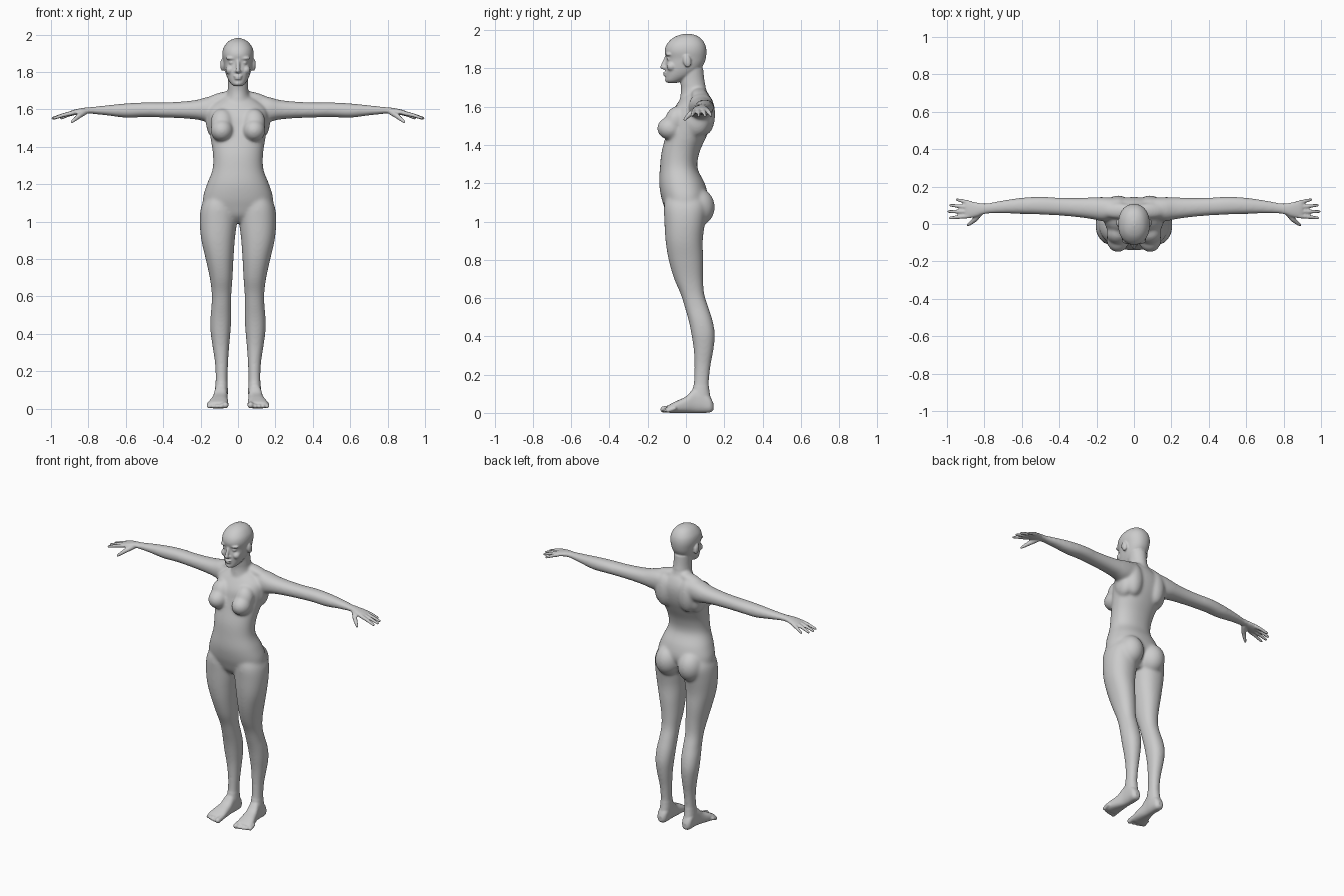
import bpy, bmesh, math
from mathutils import Matrix, Vector

bm = bmesh.new()


def loft(axis, secs, power=2.2, n=32, steps=5):
    """Smooth skin through sections (t, a0, a1, b0, b1): extents across an axis."""
    rows = []
    for i in range(len(secs) - 1):
        p = [secs[max(i - 1, 0)], secs[i], secs[i + 1], secs[min(i + 2, len(secs) - 1)]]
        for k in range(steps):
            u = k / steps
            rows.append([0.5 * (2 * b + (c - a) * u + (2 * a - 5 * b + 4 * c - d) * u * u
                                + (3 * b - a - 3 * c + d) * u ** 3) for a, b, c, d in zip(*p)])
    rows.append(secs[-1])
    rings = []
    for t, a0, a1, b0, b1 in rows:
        ring = []
        for k in range(n):
            c, s = math.cos(math.tau * k / n), math.sin(math.tau * k / n)
            a = (a0 + a1) / 2 + (a1 - a0) / 2 * math.copysign(abs(c) ** (2 / power), c)
            b = (b0 + b1) / 2 + (b1 - b0) / 2 * math.copysign(abs(s) ** (2 / power), s)
            co = {'x': (t, a, b), 'y': (a, t, b), 'z': (a, b, t)}[axis]
            ring.append(bm.verts.new(co))
        rings.append(ring)
    for r, q in zip(rings, rings[1:]):
        for k in range(n):
            bm.faces.new((r[k], r[(k + 1) % n], q[(k + 1) % n], q[k]))
    bm.faces.new(rings[0][::-1])
    bm.faces.new(rings[-1])


def blob(c, r, tilt=0.0, axis='X'):
    m = Matrix.Translation(c) @ Matrix.Rotation(tilt, 4, axis) @ Matrix.Diagonal((*r, 1))
    bmesh.ops.create_uvsphere(bm, u_segments=28, v_segments=18, radius=1, matrix=m)


def digit(pts):
    """Chain of points (x, y, z, r) as a rounded finger or toe."""
    for p, q in zip(pts, pts[1:]):
        a, b = Vector(p[:3]), Vector(q[:3])
        rot = (b - a).to_track_quat('Z', 'Y').to_matrix().to_4x4()
        bmesh.ops.create_cone(bm, cap_ends=True, segments=16, radius1=p[3], radius2=q[3],
                              depth=(b - a).length, matrix=Matrix.Translation((a + b) / 2) @ rot)
    for p in pts:
        blob(p[:3], (p[3],) * 3)


# leg
loft('z', [(1.14, .03, .165, -.10, .09), (1.08, .008, .197, -.115, .11),
           (1.0, .006, .205, -.113, .10), (.9, .017, .196, -.107, .088),
           (.8, .024, .173, -.091, .09), (.7, .029, .151, -.062, .09),
           (.62, .035, .141, -.028, .096), (.55, .036, .142, -.006, .118),
           (.48, .036, .148, .014, .14), (.41, .04, .147, .028, .151),
           (.33, .047, .136, .04, .144), (.24, .053, .123, .044, .128),
           (.15, .056, .12, .04, .12), (.09, .054, .124, .025, .127),
           (.04, .058, .124, .02, .138)])
# buttock and hip
blob((.083, .06, 1.075), (.082, .091, .1))
# foot
loft('y', [(.143, .075, .107, .015, .05), (.125, .06, .122, .002, .085),
           (.08, .055, .125, .0, .13), (.04, .056, .128, .0, .125),
           (.0, .055, .138, .0, .086), (-.05, .052, .154, .0, .062),
           (-.085, .053, .16, .0, .044), (-.10, .06, .15, .006, .034)], power=2.5)
for i in range(5):
    x, r = .067 + .021 * i + (.004 if i else 0), .017 if i == 0 else .0115
    digit([(x, -.08 + .005 * i, .024, r), (x, -.117 + .003 * i * i ** .5, r + .001, r)])
# arm and palm
loft('x', [(.06, .03, .135, 1.56, 1.662), (.12, .02, .142, 1.54, 1.67),
           (.17, .015, .144, 1.535, 1.665), (.22, .025, .143, 1.545, 1.651),
           (.30, .036, .14, 1.552, 1.642), (.40, .045, .141, 1.556, 1.637),
           (.50, .05, .146, 1.558, 1.637), (.60, .053, .141, 1.555, 1.632),
           (.70, .056, .127, 1.567, 1.622), (.80, .053, .11, 1.577, 1.611),
           (.84, .04, .115, 1.574, 1.606), (.88, .031, .122, 1.568, 1.597),
           (.90, .036, .116, 1.569, 1.59)])
# fingers and thumb
for y0, y1, x1 in ((.042, .033, .983), (.066, .067, .99), (.09, .1, .98), (.112, .13, .945)):
    x0 = .875 if y0 > .1 else .885
    digit([(x0, y0, 1.581, .012), ((x0 + x1) / 2, (y0 + y1) / 2, 1.569, .0105),
           (x1, y1, 1.553, .008)])
digit([(.82, .062, 1.585, .016), (.85, .025, 1.565, .014), (.872, .006, 1.547, .011),
       (.888, -.006, 1.533, .008)])
# breast, chest side, shoulder slope, shoulder blade
blob((.086, -.083, 1.487), (.061, .068, .06))
blob((.085, -.055, 1.53), (.062, .055, .075), -.3)
blob((.125, .055, 1.53), (.046, .07, .085))
blob((.085, .07, 1.665), (.095, .042, .027), .24, 'Y')
blob((.085, .10, 1.56), (.06, .053, .11))
# ear, eye, brow, cheek
blob((.083, .006, 1.838), (.012, .021, .034), .2)
blob((.033, -.087, 1.85), (.016, .014, .011))
blob((.034, -.09, 1.873), (.032, .018, .009))
blob((.042, -.075, 1.81), (.024, .026, .024))

# mirror the side parts
dup = bmesh.ops.duplicate(bm, geom=bm.verts[:] + bm.edges[:] + bm.faces[:])
for v in dup['geom']:
    if isinstance(v, bmesh.types.BMVert):
        v.co.x *= -1

# torso
loft('z', [(.995, -.06, .06, -.06, .06), (1.03, -.12, .12, -.095, .075),
           (1.08, -.18, .18, -.115, .10), (1.13, -.187, .187, -.13, .115),
           (1.2, -.166, .166, -.14, .098), (1.28, -.136, .136, -.136, .06),
           (1.36, -.134, .134, -.128, .07), (1.44, -.146, .146, -.108, .105),
           (1.5, -.155, .155, -.092, .13), (1.56, -.16, .16, -.078, .143),
           (1.61, -.15, .15, -.05, .142), (1.65, -.1, .1, -.02, .128),
           (1.67, -.07, .07, .0, .115)], n=48)
# neck
loft('z', [(1.58, -.075, .075, -.03, .13), (1.64, -.068, .068, -.032, .125),
           (1.69, -.057, .057, -.026, .107), (1.74, -.053, .053, -.03, .096),
           (1.80, -.055, .055, -.03, .09)], power=2)
# head
loft('z', [(1.724, -.02, .02, -.095, -.05), (1.735, -.036, .036, -.105, -.02),
           (1.76, -.053, .053, -.106, .03), (1.79, -.065, .065, -.107, .07),
           (1.82, -.072, .072, -.106, .092), (1.85, -.077, .077, -.103, .103),
           (1.89, -.084, .084, -.111, .107), (1.925, -.079, .079, -.101, .1),
           (1.955, -.06, .06, -.074, .08), (1.972, -.037, .037, -.042, .054),
           (1.981, -.01, .01, -.01, .02)], n=48)
# nose, lips, chin
digit([(0, -.103, 1.86, .008), (0, -.122, 1.807, .0125)])
blob((0, -.108, 1.803), (.019, .014, .01))
blob((0, -.107, 1.777), (.023, .014, .006))
blob((0, -.106, 1.764), (.02, .014, .006))
blob((0, -.09, 1.738), (.022, .02, .014))

bmesh.ops.recalc_face_normals(bm, faces=bm.faces[:])
mesh = bpy.data.meshes.new("parts")
bm.to_mesh(mesh)
bm.free()
body = bpy.data.objects.new("human_body", mesh)
bpy.context.collection.objects.link(body)

# fuse all parts into one skin
rem = body.modifiers.new("fuse", 'REMESH')
rem.mode = 'VOXEL'
rem.voxel_size = .0055
dg = bpy.context.evaluated_depsgraph_get()
body.data = bpy.data.meshes.new_from_object(body.evaluated_get(dg))
body.modifiers.clear()

# soften the body strongly, face, hands and feet lightly
grp = body.vertex_groups.new(name="soft")
grp.add([v.index for v in body.data.vertices
         if abs(v.co.x) < .8 and .14 < v.co.z < 1.71], 1.0, 'REPLACE')
for name, count, vg in (("soften_body", 40, "soft"), ("soften_all", 3, "")):
    sm = body.modifiers.new(name, 'SMOOTH')
    sm.factor, sm.iterations, sm.vertex_group = .5, count, vg
for p in body.data.polygons:
    p.use_smooth = True
